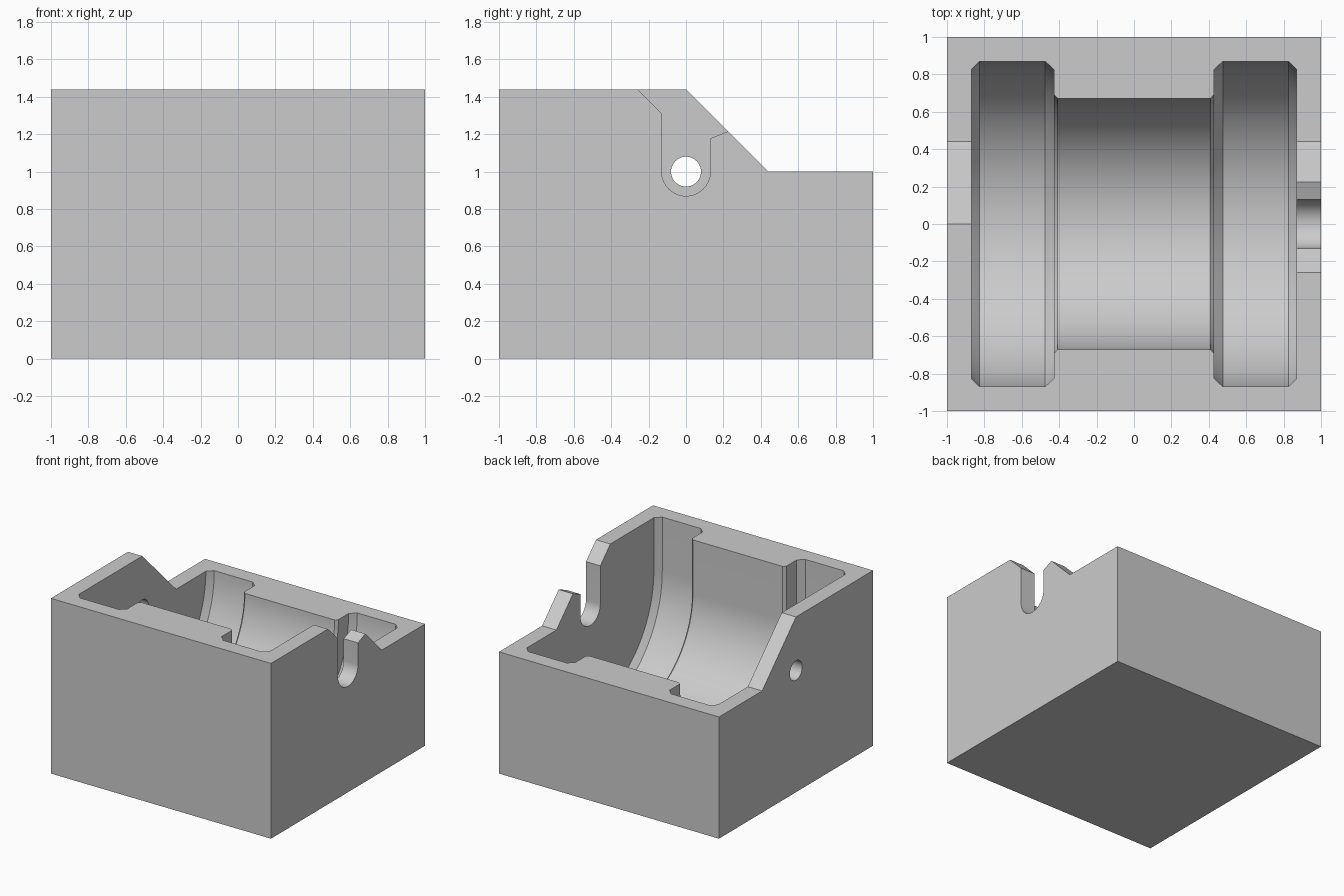
import bpy, bmesh, math

if "Cube" in bpy.data.objects:
    bpy.data.objects.remove(bpy.data.objects["Cube"])

AXIS_Z = 1.0   # height of the spool axis

grey = bpy.data.materials.new("light grey")
grey.diffuse_color = (0.6, 0.6, 0.6, 1)
grey.use_nodes = True
grey.node_tree.nodes["Principled BSDF"].inputs["Base Color"].default_value = grey.diffuse_color


def loft(name, sections):
    """Skin matching closed rings of points, capping both ends."""
    bm = bmesh.new()
    rings = [[bm.verts.new(p) for p in s] for s in sections]
    n = len(rings[0])
    for a, b in zip(rings, rings[1:]):
        for i in range(n):
            j = (i + 1) % n
            bm.faces.new((a[i], a[j], b[j], b[i]))
    bm.faces.new(rings[0][::-1])
    bm.faces.new(rings[-1])
    bmesh.ops.recalc_face_normals(bm, faces=bm.faces)
    me = bpy.data.meshes.new(name)
    bm.to_mesh(me)
    bm.free()
    me.materials.append(grey)
    ob = bpy.data.objects.new(name, me)
    bpy.context.collection.objects.link(ob)
    return ob


def prism(name, yz, x0, x1):
    return loft(name, [[(x, y, z) for y, z in yz] for x in (x0, x1)])


def arc(r, a0, a1, n):
    return [(r * math.cos(a0 + (a1 - a0) * i / n),
             AXIS_Z + r * math.sin(a0 + (a1 - a0) * i / n)) for i in range(n + 1)]


# Housing block with a sloped step down towards the back
housing = prism("housing", [(-1, 0), (1, 0), (1, 1), (0.44, 1), (0, 1.44), (-1, 1.44)], -1, 1)

# Spool-shaped cavity, round below the axis and open straight up above it
half = [(0.87, 0.825), (0.825, 0.87), (0.475, 0.87), (0.428, 0.825), (0.428, 0.692), (0.408, 0.672)]
profile = [(-x, r) for x, r in half] + half[::-1]
cavity = loft("cavity_cutter", [
    [(x, y, z) for y, z in [(-r, 1.8)] + arc(r, math.pi, 2 * math.pi, 72) + [(r, 1.8)]]
    for x, r in profile])

# Axle slot in the right wall with a flared mouth
slot = prism("slot_cutter",
             [(-0.62, 1.8), (-0.13, 1.31)] + arc(0.13, math.pi, 2 * math.pi, 32)
             + [(0.13, 1.177), (0.325, 1.257), (0.325, 1.8)], 0.6, 1.2)

# Round axle hole in the left wall
hole = prism("hole_cutter", arc(0.08, 0, 2 * math.pi * 47 / 48, 47), -1.2, -0.6)

# Cut everything out of the block
cutters = [cavity, slot, hole]
for c in cutters:
    m = housing.modifiers.new(c.name, 'BOOLEAN')
    m.operation = 'DIFFERENCE'
    m.solver = 'EXACT'
    m.object = c
deps = bpy.context.evaluated_depsgraph_get()
housing.data = bpy.data.meshes.new_from_object(housing.evaluated_get(deps))
housing.modifiers.clear()
for c in cutters:
    bpy.data.objects.remove(c)

# Smooth curved walls, crisp edges
housing.data.shade_smooth()
housing.data.set_sharp_from_angle(angle=math.radians(25))
